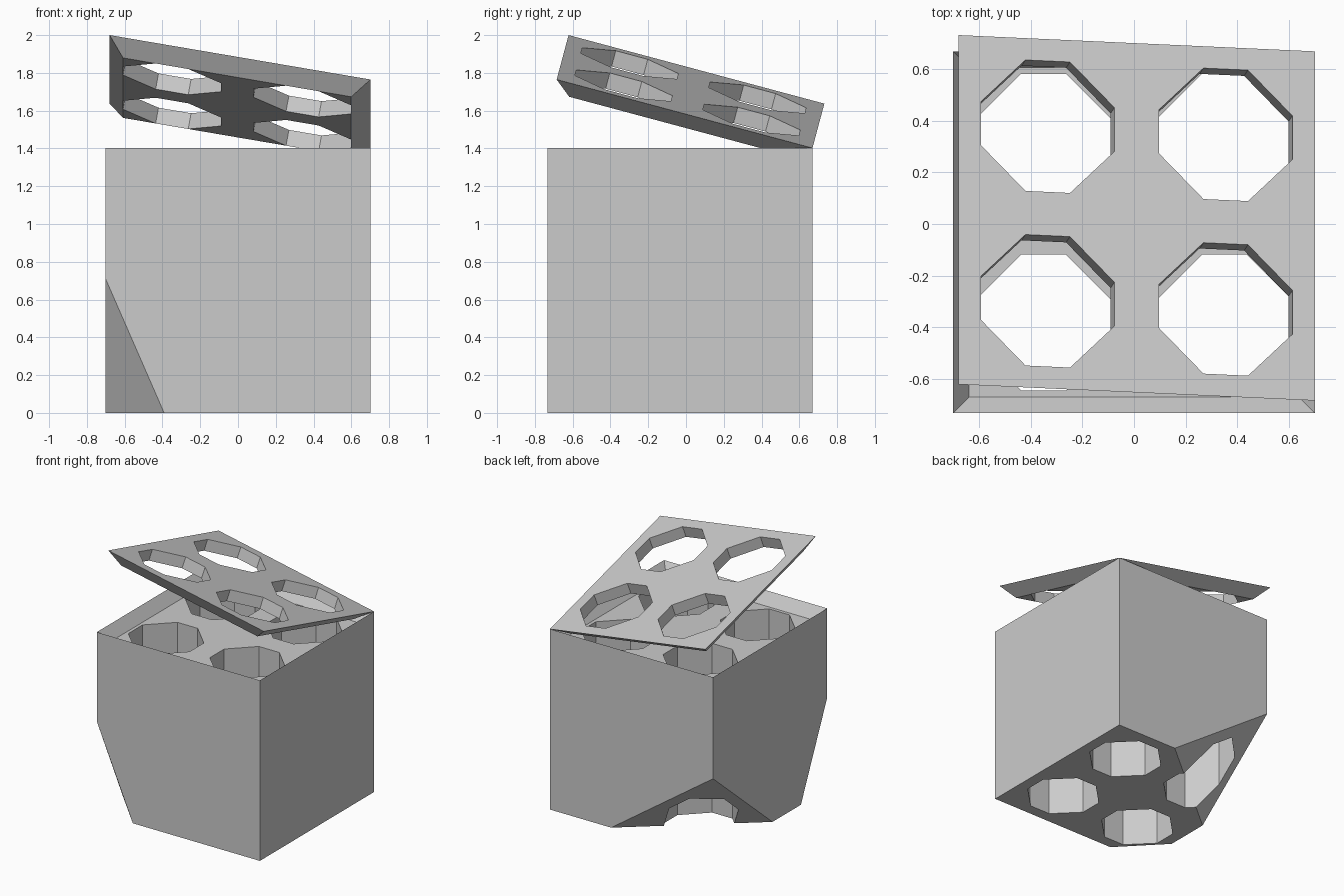
import bpy, bmesh, math
from mathutils import Matrix, Vector

if "Cube" in bpy.data.objects:
    bpy.data.objects.remove(bpy.data.objects["Cube"])

S = 1.402            # cube side
U = S / 8            # design module: holes are 3 modules wide, chamfered by 1
RIM = U / 2          # lid thickness and its 45 degree edge
YC = -0.0315         # block centre in y


def make_object(name, bm):
    bmesh.ops.recalc_face_normals(bm, faces=bm.faces)
    mesh = bpy.data.meshes.new(name)
    bm.to_mesh(mesh)
    bm.free()
    ob = bpy.data.objects.new(name, mesh)
    bpy.context.collection.objects.link(ob)
    return ob


def drill_holes(ob, z0, z1):
    """Cut the 2 x 2 grid of eight-sided shafts through an object."""
    a, b = 1.5 * U, 0.5 * U
    profile = [(a, -b), (a, b), (b, a), (-b, a), (-a, b), (-a, -b), (-b, -a), (b, -a)]
    bm = bmesh.new()
    for cx in (-2 * U, 2 * U):
        for cy in (-2 * U, 2 * U):
            face = bm.faces.new([bm.verts.new((cx + x, cy + y, z0)) for x, y in profile])
            new = bmesh.ops.extrude_face_region(bm, geom=[face])["geom"]
            verts = [g for g in new if isinstance(g, bmesh.types.BMVert)]
            bmesh.ops.translate(bm, vec=(0, 0, z1 - z0), verts=verts)
    # extrusion keeps the start face, so every shaft is closed
    cutter = make_object("hole_cutter", bm)
    cutter.hide_render = True
    mod = ob.modifiers.new("holes", "BOOLEAN")
    mod.operation, mod.solver, mod.object = "DIFFERENCE", "EXACT", cutter
    dg = bpy.context.evaluated_depsgraph_get()
    mesh = bpy.data.meshes.new_from_object(ob.evaluated_get(dg))
    ob.modifiers.clear()
    ob.data = mesh
    bpy.data.objects.remove(cutter)


# Block: cube with a bevelled recess in the top
h = S / 2
bm = bmesh.new()
bmesh.ops.create_cube(bm, size=S, matrix=Matrix.Translation((0, 0, h)))
bm.faces.ensure_lookup_table()
top = max(bm.faces, key=lambda f: f.calc_center_median().z)
bmesh.ops.inset_individual(bm, faces=[top], thickness=RIM, depth=-RIM)

# Two bottom corners sliced off: (y sign, length along x, along y, along z)
for sy, lx, ly, lz in ((-1, 0.31, 0.323, 0.71), (1, 0.876, 0.73, 0.614)):
    normal = Vector((-1 / lx, sy / ly, -1 / lz))
    cut = bmesh.ops.bisect_plane(
        bm, geom=bm.verts[:] + bm.edges[:] + bm.faces[:],
        plane_co=(-h + lx, sy * h, 0), plane_no=normal.normalized(), clear_outer=True)
    edges = [g for g in cut["geom_cut"] if isinstance(g, bmesh.types.BMEdge)]
    bmesh.ops.holes_fill(bm, edges=edges)
block = make_object("block", bm)
drill_holes(block, -0.2, S + 0.2)
block.location = (0, YC, 0)

# Lid: plate with undercut edges matching the recess, top surface at z = 0
bm = bmesh.new()
bmesh.ops.create_cube(bm, size=1)
for v in bm.verts:
    side = S if v.co.z > 0 else S - 2 * RIM
    v.co = (v.co.x * side, v.co.y * side, 0 if v.co.z > 0 else -RIM)
lid = make_object("lid", bm)
drill_holes(lid, -0.3, 0.3)

# Tilt the lid open about its back right corner
rot = Matrix.Rotation(math.radians(-15), 4, "X") @ Matrix.Rotation(math.radians(10), 4, "Y")
lid.matrix_world = (Matrix.Translation((h, YC + h, S)) @ rot
                    @ Matrix.Translation((-h, -h, 0)))
